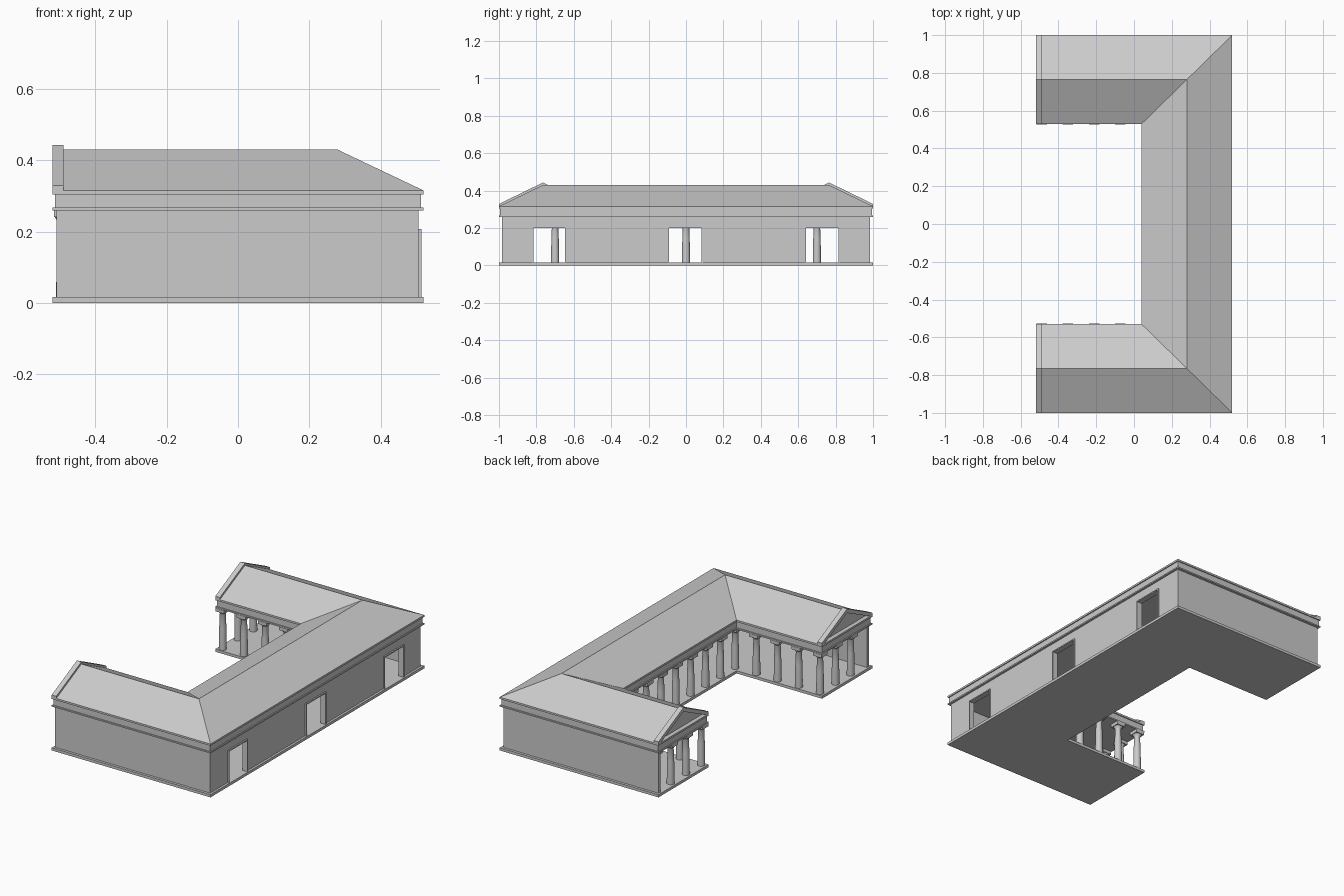
import bpy, bmesh, math

if "Cube" in bpy.data.objects:
    bpy.data.objects.remove(bpy.data.objects["Cube"])


def mesh_object(name, verts, faces):
    me = bpy.data.meshes.new(name)
    bm = bmesh.new()
    vs = [bm.verts.new(v) for v in verts]
    for f in faces:
        bm.faces.new([vs[i] for i in f])
    bmesh.ops.recalc_face_normals(bm, faces=bm.faces)
    bm.to_mesh(me)
    bm.free()
    ob = bpy.data.objects.new(name, me)
    bpy.context.collection.objects.link(ob)
    return ob


def prism(name, lower, upper):
    """Closed solid between two matching point loops."""
    n = len(lower)
    faces = [tuple(range(n)), tuple(range(n, 2 * n))]
    faces += [(i, (i + 1) % n, n + (i + 1) % n, n + i) for i in range(n)]
    return mesh_object(name, list(lower) + list(upper), faces)


def box(name, x0, x1, y0, y1, z0, z1):
    loop = [(x0, y0), (x1, y0), (x1, y1), (x0, y1)]
    return prism(name, [(x, y, z0) for x, y in loop], [(x, y, z1) for x, y in loop])


def u_slab(name, d, z0, z1):
    """U-shaped plan inset by d from the eaves."""
    X, Y, xi, yi = 0.52 - d, 1 - d, 0.04 + d, 0.53 + d
    plan = [(-X, -Y), (X, -Y), (X, Y), (-X, Y), (-X, yi), (xi, yi), (xi, -yi), (-X, -yi)]
    return prism(name, [(x, y, z0) for x, y in plan], [(x, y, z1) for x, y in plan])


# Floor and entablature bands
u_slab("floor_slab", 0, 0, 0.016)
u_slab("architrave_band", 0, 0.26, 0.268)
u_slab("frieze", 0.006, 0.268, 0.305)
u_slab("cornice", 0, 0.305, 0.316)

# Outer walls
for s in (-1, 1):
    box("side_wall", -0.51, 0.507, min(s * 0.965, s * 0.985), max(s * 0.965, s * 0.985), 0.016, 0.26)

# Long wall, left open at three doorways with raised frames
doors = [(-0.815, -0.648), (-0.09, 0.084), (0.642, 0.815)]
top, f = 0.2, 0.007
edge = -0.965
for a, b in doors:
    box("long_wall_pier", 0.487, 0.507, edge, a, 0.016, 0.26)
    box("door_lintel_wall", 0.487, 0.507, a, b, top, 0.26)
    box("door_jamb", 0.482, 0.515, a - f, a, 0.016, top)
    box("door_jamb", 0.482, 0.515, b, b + f, 0.016, top)
    box("door_head", 0.482, 0.515, a - f, b + f, top, top + f)
    edge = b
box("long_wall_pier", 0.487, 0.507, edge, 0.965, 0.016, 0.26)

# Hipped roof with two straight wings
e, r = 0.316, 0.43
roof_v, roof_f = [], []
for s in (-1, 1):
    roof_v += [(-0.495, s, e), (0.52, s, e), (0.28, s * 0.765, r),
               (-0.495, s * 0.765, r), (-0.495, s * 0.53, e), (0.04, s * 0.53, e)]
for k in (0, 6):
    roof_f += [(k, k + 1, k + 2, k + 3), (k + 3, k + 2, k + 5, k + 4),
               (k, k + 3, k + 4), (k, k + 4, k + 5, k + 1)]
roof_f += [(1, 7, 8, 2), (2, 8, 11, 5), (1, 5, 11, 7)]
mesh_object("roof", roof_v, roof_f)

# Raised gable rims at the wing ends
chevron = [(0.53, 0.316), (0.53, 0.329), (0.765, 0.443), (1, 0.329), (1, 0.316),
           (0.98, 0.316), (0.765, 0.418), (0.55, 0.316)]
for s in (-1, 1):
    prism("gable_rim", [(-0.52, s * y, z) for y, z in chevron],
          [(-0.49, s * y, z) for y, z in chevron])

# Column: tapered shaft, flared echinus and square abacus
def column(x, y):
    profile = [(0.0215, 0.014), (0.021, 0.08), (0.0195, 0.15), (0.0165, 0.225),
               (0.018, 0.229), (0.0255, 0.241)]
    n = 16
    verts = [(x + rad * math.cos(2 * math.pi * i / n), y + rad * math.sin(2 * math.pi * i / n), z)
             for rad, z in profile for i in range(n)]
    faces = [(j * n + i, j * n + (i + 1) % n, (j + 1) * n + (i + 1) % n, (j + 1) * n + i)
             for j in range(len(profile) - 1) for i in range(n)]
    faces += [tuple(range(n)), tuple(range((len(profile) - 1) * n, len(profile) * n))]
    ob = mesh_object("column", verts, faces)
    bpy.ops.object.select_all(action='DESELECT')
    ob.select_set(True)
    bpy.context.view_layer.objects.active = ob
    bpy.ops.object.shade_smooth_by_angle(angle=math.radians(30))
    h = 0.028
    box("column_abacus", x - h, x + h, y - h, y + h, 0.241, 0.26)


# Colonnade along the court, wings and gable fronts
step = 0.139
for i in range(9):
    column(0.067, (i - 4) * step)
for s in (-1, 1):
    for i in range(1, 5):
        column(0.067 - i * step, s * 4 * step)
    for y in (0.70, 0.842):
        column(0.067 - 4 * step, s * y)
